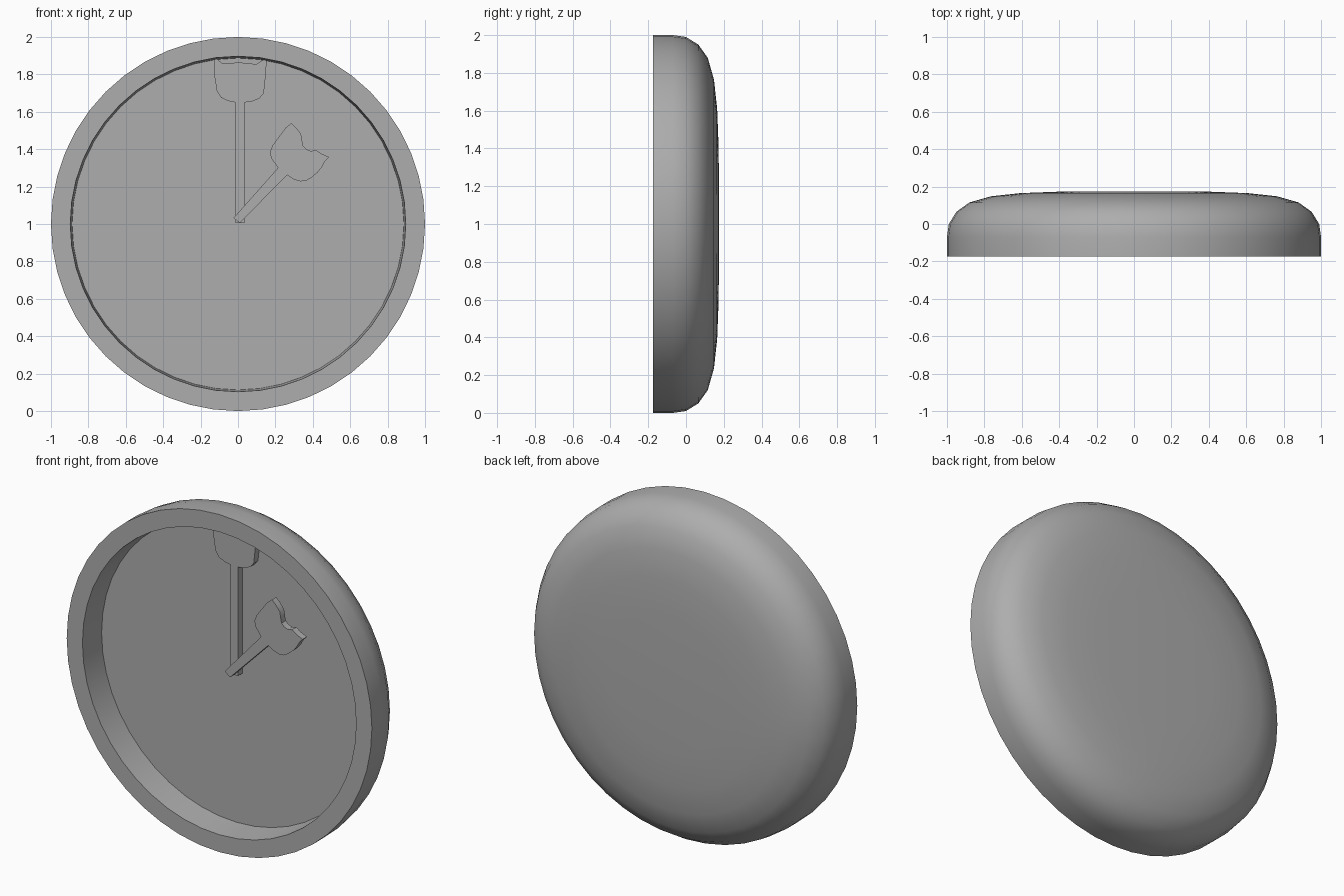
import bpy, bmesh, math

if "Cube" in bpy.data.objects:
    bpy.data.objects.remove(bpy.data.objects["Cube"])

grey = bpy.data.materials.new("plain grey")
grey.diffuse_color = (0.42, 0.42, 0.42, 1)
grey.use_nodes = True
grey.node_tree.nodes["Principled BSDF"].inputs["Base Color"].default_value = grey.diffuse_color


def finish(bm, name, angle):
    """Turn a bmesh into a named, shaded object."""
    bmesh.ops.remove_doubles(bm, verts=bm.verts, dist=1e-5)
    bmesh.ops.recalc_face_normals(bm, faces=bm.faces)
    mesh = bpy.data.meshes.new(name)
    bm.to_mesh(mesh)
    bm.free()
    mesh.materials.append(grey)
    ob = bpy.data.objects.new(name, mesh)
    bpy.context.collection.objects.link(ob)
    bpy.ops.object.select_all(action='DESELECT')
    ob.select_set(True)
    bpy.context.view_layer.objects.active = ob
    bpy.ops.object.shade_smooth_by_angle(angle=math.radians(angle))
    return ob


def lathe(name, profile, steps=48):
    """Spin a (radius, y) profile round the depth axis through z = 1."""
    bm = bmesh.new()
    verts = [bm.verts.new((r, y, 1)) for r, y in profile]
    edges = [bm.edges.new(pair) for pair in zip(verts, verts[1:])]
    bmesh.ops.spin(bm, geom=verts + edges, cent=(0, 0, 1), axis=(0, 1, 0),
                   angle=math.tau, steps=steps)
    return finish(bm, name, 35)


def plate(name, outline, front, back):
    """Extrude an outline, given relative to the dial centre, along y."""
    bm = bmesh.new()
    face = bm.faces.new([bm.verts.new((x, front, 1 + z)) for x, z in outline])
    ext = bmesh.ops.extrude_face_region(bm, geom=[face])
    for v in ext["geom"]:
        if isinstance(v, bmesh.types.BMVert):
            v.co.y = back
    return finish(bm, name, 30)


# Clock case: recessed dial, flat front rim and rounded back
lathe("clock_case", [
    (0, -0.01), (0.887, -0.01), (0.897, -0.175), (1.0, -0.175),
    (1.0, -0.07), (0.99, 0.0), (0.95, 0.065), (0.88, 0.115),
    (0.765, 0.148), (0.61, 0.165), (0.40, 0.173), (0, 0.175)])

# Minute hand: stem and cat-head end whose ears run into the rim
plate("minute_hand", [
    (-0.013, 0.005), (0.035, 0.005), (0.035, 0.65), (0.075, 0.655),
    (0.115, 0.672), (0.138, 0.70), (0.147, 0.785), (0.155, 0.90),
    (0.13, 0.875), (0.10, 0.855), (0.04, 0.86), (0.0, 0.865),
    (-0.05, 0.857), (-0.085, 0.86), (-0.11, 0.88), (-0.13, 0.90),
    (-0.125, 0.785), (-0.113, 0.71), (-0.09, 0.675), (-0.05, 0.657),
    (-0.013, 0.65)], -0.05, -0.008)

# Hour hand: shorter, lying in front of the minute hand
plate("hour_hand", [
    (0.01, 0.005), (0.262, 0.262), (0.295, 0.24), (0.332, 0.228),
    (0.362, 0.23), (0.39, 0.246), (0.425, 0.275), (0.449, 0.305),
    (0.465, 0.335), (0.487, 0.358), (0.45, 0.374), (0.417, 0.396),
    (0.39, 0.39), (0.365, 0.40), (0.348, 0.417), (0.342, 0.45),
    (0.337, 0.481), (0.315, 0.51), (0.286, 0.54), (0.255, 0.515),
    (0.214, 0.46), (0.185, 0.42), (0.171, 0.385), (0.177, 0.352),
    (0.193, 0.33), (0.214, 0.30), (-0.024, 0.032)], -0.09, -0.05)
